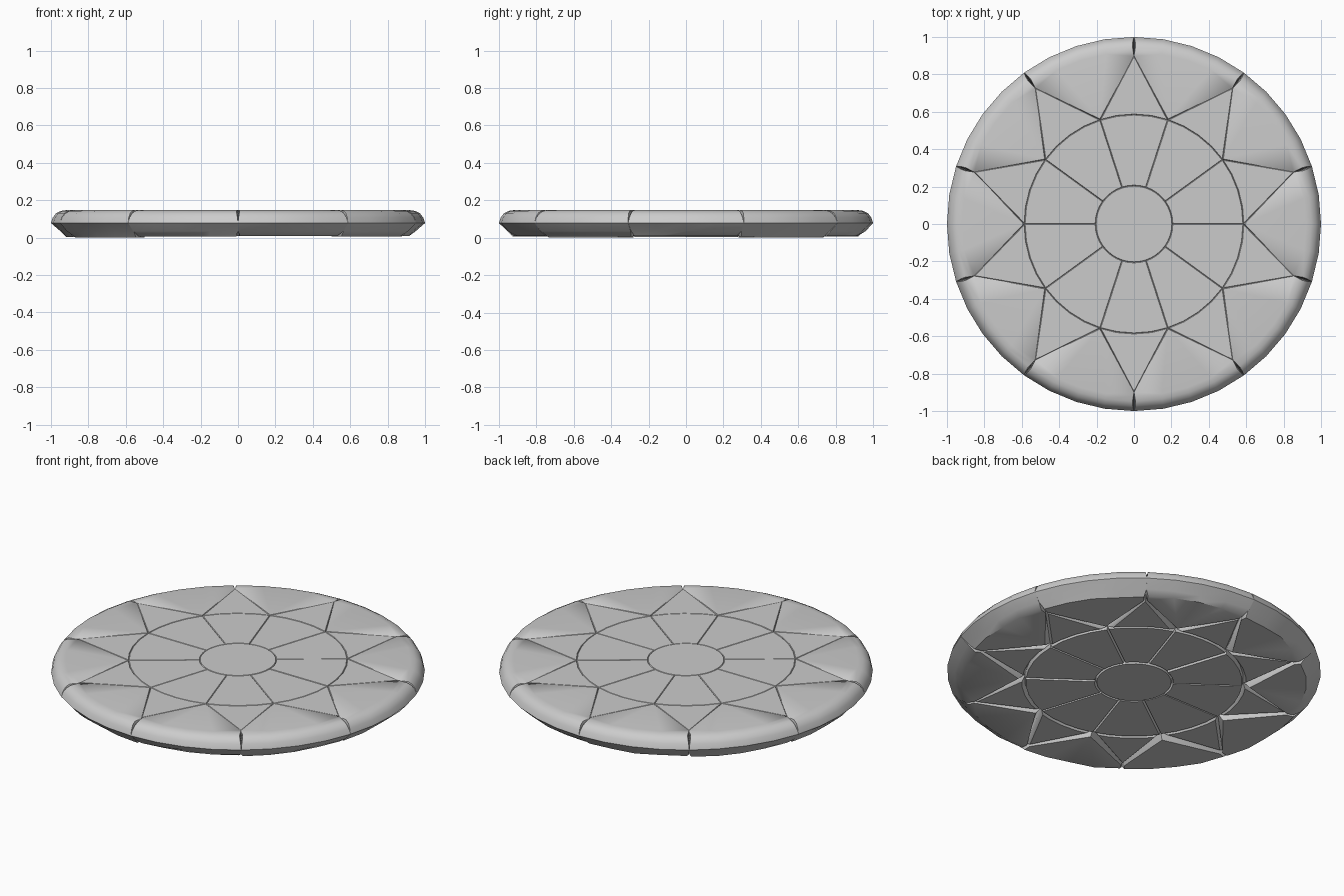
import bpy, bmesh, math, random
from mathutils import Vector

random.seed(4)
cube = bpy.data.objects.get("Cube")
if cube:
    bpy.data.objects.remove(cube)

TOP, R_HUB, R_RING, COUNT = 0.147, 0.205, 0.585, 10
STEP = math.tau / COUNT

stone = bpy.data.materials.new("grey_stone")
stone.use_nodes = True
grey = (0.6, 0.6, 0.6, 1)
stone.diffuse_color = grey
stone.node_tree.nodes["Principled BSDF"].inputs["Base Color"].default_value = grey
stones = []


def polar(r, a):
    return Vector((r * math.cos(a), r * math.sin(a)))


def arc(r, start, end, steps):
    return [polar(r, start + (end - start) * i / steps) for i in range(steps + 1)]


def inset(outline, d):
    """Move every side of a counter-clockwise outline inwards by d."""
    result = []
    for i, p in enumerate(outline):
        e1 = (p - outline[i - 1]).normalized()
        e2 = (outline[(i + 1) % len(outline)] - p).normalized()
        n1, n2 = Vector((-e1.y, e1.x)), Vector((-e2.y, e2.x))
        result.append(p + (n1 + n2) * d / max(1 + n1.dot(n2), 0.35))
    return result


def loft(name, layers):
    """Join stacked (outline, height) layers into one closed stone."""
    bm = bmesh.new()
    rings = [[bm.verts.new((p.x, p.y, z)) for p in pts] for pts, z in layers]
    for low, high in zip(rings, rings[1:]):
        for i in range(len(low)):
            j = (i + 1) % len(low)
            bm.faces.new((low[i], low[j], high[j], high[i]))
    bm.faces.new(rings[0][::-1])
    bm.faces.new(rings[-1])
    bmesh.ops.triangulate(bm, faces=[f for f in bm.faces if len(f.verts) > 4])
    bmesh.ops.recalc_face_normals(bm, faces=bm.faces)
    mesh = bpy.data.meshes.new(name)
    bm.to_mesh(mesh)
    bm.free()
    mesh.materials.append(stone)
    obj = bpy.data.objects.new(name, mesh)
    bpy.context.collection.objects.link(obj)
    stones.append(obj)


def slab(name, outline, under):
    """Flat paving stone with a fine top chamfer and a worn lower edge."""
    bottom = random.uniform(0.008, 0.014)
    loft(name, [(inset(outline, under), bottom), (outline, bottom + 0.02),
                (outline, TOP - 0.004), (inset(outline, 0.003), TOP - random.uniform(0, 0.001))])


# Round centre stone
slab("centre_stone", arc(R_HUB, 0, math.tau, 40)[:-1], 0.006)

# Rim cross-section: radius, height, joint half-angle, joint inset
PROFILE = [(0.92, 0.006, 0.012, 0.018), (0.955, 0.035, 0, 0), (1.0, 0.078, 0, 0),
           (0.99, 0.108, 0.003, 0), (0.972, 0.131, 0.007, 0),
           (0.948, 0.143, 0.009, 0), (0.92, TOP, 0.011, 0.003)]

for k in range(COUNT):
    a = k * STEP
    # Inner ring stone
    ring = arc(R_RING, a, a + STEP, 4) + arc(R_HUB, a + STEP, a, 4)
    slab(f"inner_ring_stone_{k}", ring, 0.006)

    # Wedge stone reaching out towards a rim joint
    wedge = [polar(0.9, a + STEP / 2)] + arc(R_RING, a + STEP, a, 4)
    slab(f"wedge_stone_{k}", wedge, 0.016)

    # Rounded rim stone tapering in to the inner ring
    layers = []
    lift = random.uniform(-0.006, 0.004)
    for i, (r, z, gap, d) in enumerate(PROFILE):
        rim = arc(r, a - STEP / 2 + gap, a + STEP / 2 - gap, 4)
        if i < 2:
            rim = [p * (1 + random.uniform(-0.008, 0.008)) for p in rim]
        back = [polar(0.9 - d, a + STEP / 2 - d / 2), polar(R_RING + 2 * d, a),
                polar(0.9 - d, a - STEP / 2 + d / 2)]
        layers.append((rim + back, z + (lift if i == 0 else 0)))
    loft(f"rim_stone_{k}", layers)

# Smooth the rounded rim while keeping the chipped edges crisp
bpy.ops.object.select_all(action="DESELECT")
for obj in stones:
    obj.select_set(True)
bpy.context.view_layer.objects.active = stones[0]
bpy.ops.object.shade_smooth_by_angle(angle=math.radians(40))
